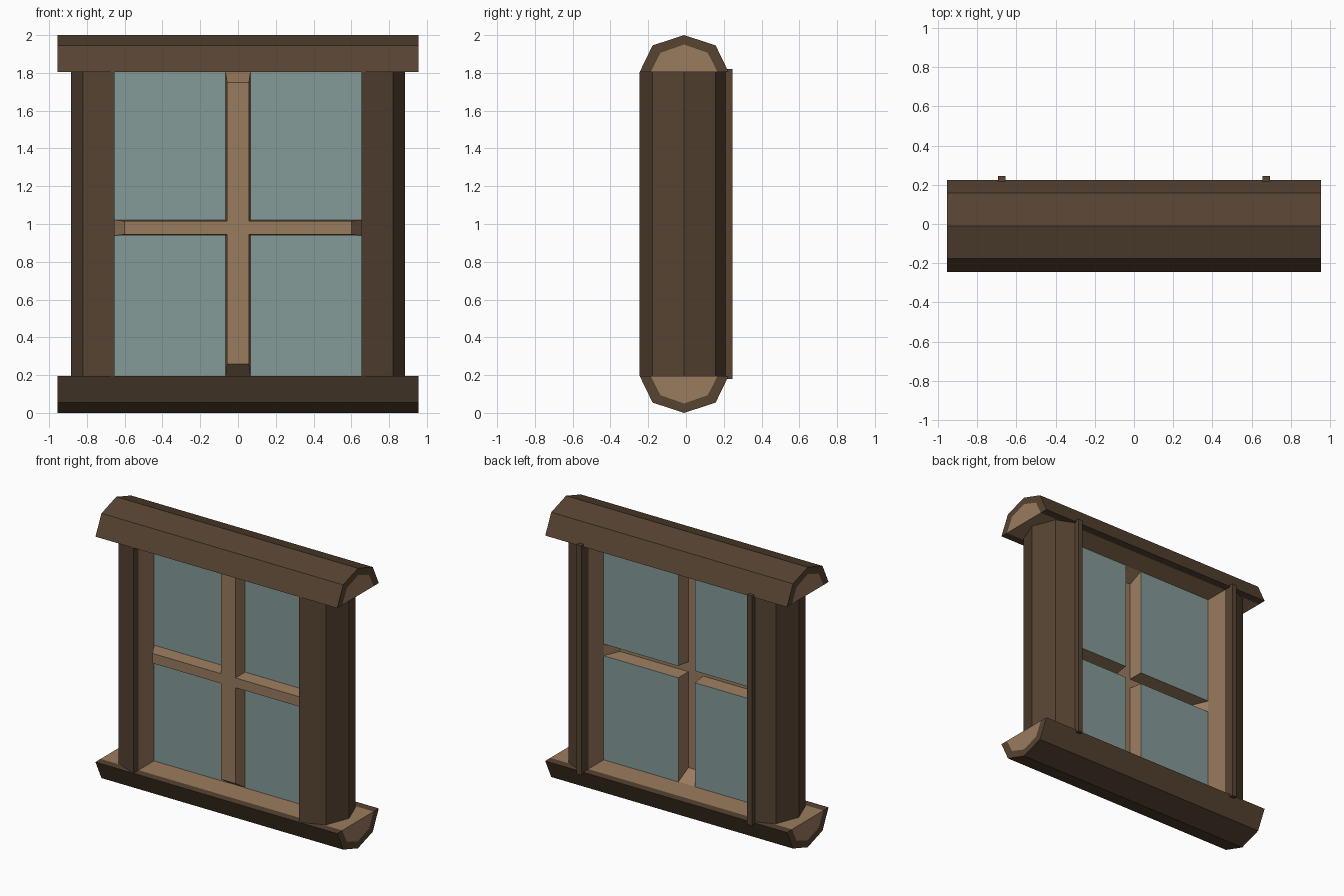
import bpy, bmesh

if "Cube" in bpy.data.objects:
    bpy.data.objects.remove(bpy.data.objects["Cube"])


def material(name, rgb):
    lin = [((c / 255 + 0.055) / 1.055) ** 2.4 for c in rgb]
    m = bpy.data.materials.new(name)
    m.diffuse_color = (*lin, 1)
    m.use_nodes = True
    m.node_tree.nodes["Principled BSDF"].inputs["Base Color"].default_value = m.diffuse_color
    return m


BARK = material("dark_bark", (86, 67, 50))
WOOD = material("light_wood", (154, 123, 94))
GLASS = material("pane_glass", (132, 155, 152))
YC = -0.01  # middle of the logs in depth


def finish(name, bm, mats):
    me = bpy.data.meshes.new(name)
    bm.to_mesh(me)
    bm.free()
    for m in mats:
        me.materials.append(m)
    ob = bpy.data.objects.new(name, me)
    bpy.context.collection.objects.link(ob)
    return ob


def box(name, lo, hi, mat):
    bm = bmesh.new()
    bmesh.ops.create_cube(bm, size=1)
    for v in bm.verts:
        v.co = [(a + b) / 2 + c * (b - a) for a, b, c in zip(lo, hi, v.co)]
    return finish(name, bm, [mat])


def half_log(name, length, depth, place):
    """Split log: bark ring round a light core; place maps (along, across, out) to xyz."""
    outer = [(-.235, 0), (-.167, .72), (0, 1), (.167, .72), (.235, 0)]
    inner = [(-.177, 0), (-.125, .52), (0, .745), (.125, .52), (.177, 0)]
    bm = bmesh.new()
    rings = [[[bm.verts.new(place(s, t, d * depth)) for t, d in prof]
              for prof in (outer, inner)] for s in length]
    (o0, i0), (o1, i1) = rings
    for k in range(4):
        bm.faces.new((o0[k], o0[k + 1], o1[k + 1], o1[k]))
        for o, i in rings:
            bm.faces.new((o[k], o[k + 1], i[k + 1], i[k]))
    for k in (0, 4):
        bm.faces.new((o0[k], i0[k], i1[k], o1[k]))
    # light core: both ends and the flat sawn face
    for pts in (i0, i1, (i0[0], i0[4], i1[4], i1[0])):
        bm.faces.new(pts).material_index = 1
    bmesh.ops.recalc_face_normals(bm, faces=bm.faces)
    return finish(name, bm, [BARK, WOOD])


# Top and bottom logs
half_log("top_log", (-.955, .955), .195, lambda s, t, d: (s, YC + t, 1.805 + d))
half_log("bottom_log", (-.955, .955), .195, lambda s, t, d: (s, YC + t, .195 - d))

# Side posts and the thin strips behind them
for side, sx in (("left", -1), ("right", 1)):
    half_log(side + "_post", (.195, 1.805), .23,
             lambda s, t, d: (sx * (.655 + d), YC + t, s))
    xs = sorted((sx * .655, sx * .693))
    box(side + "_back_strip", (xs[0], .2, .18), (xs[1], .245, 1.82), BARK)


# Cross bars: hollow cross with sloped ends, open at the back
def cross(a, x, z0, z1, bottom, top):
    return [(-a, top), (a, top), (a, z1), (x, z1), (x, z0), (a, z0),
            (a, bottom), (-a, bottom), (-a, z0), (-x, z0), (-x, z1), (-a, z1)]


bm = bmesh.new()
front = [bm.verts.new((x, -.11, z)) for x, z in cross(.058, .6, .945, 1.015, .26, 1.75)]
back = [bm.verts.new((x, YC, z)) for x, z in cross(.066, .655, .938, 1.022, .195, 1.805)]
bm.faces.new(front)
rear = bm.faces.new(back)
for k in range(12):
    j = (k + 1) % 12
    bm.faces.new((front[k], front[j], back[j], back[k]))
bmesh.ops.recalc_face_normals(bm, faces=bm.faces)
bmesh.ops.delete(bm, geom=[rear], context='FACES_ONLY')
finish("cross_bars", bm, [WOOD])

# Four glass panes
for row, z0, z1 in (("lower", .195, .938), ("upper", 1.022, 1.805)):
    for side, x0, x1 in (("left", -.655, -.066), ("right", .066, .655)):
        box(f"{row}_{side}_pane", (x0, YC - .003, z0), (x1, YC + .003, z1), GLASS)
